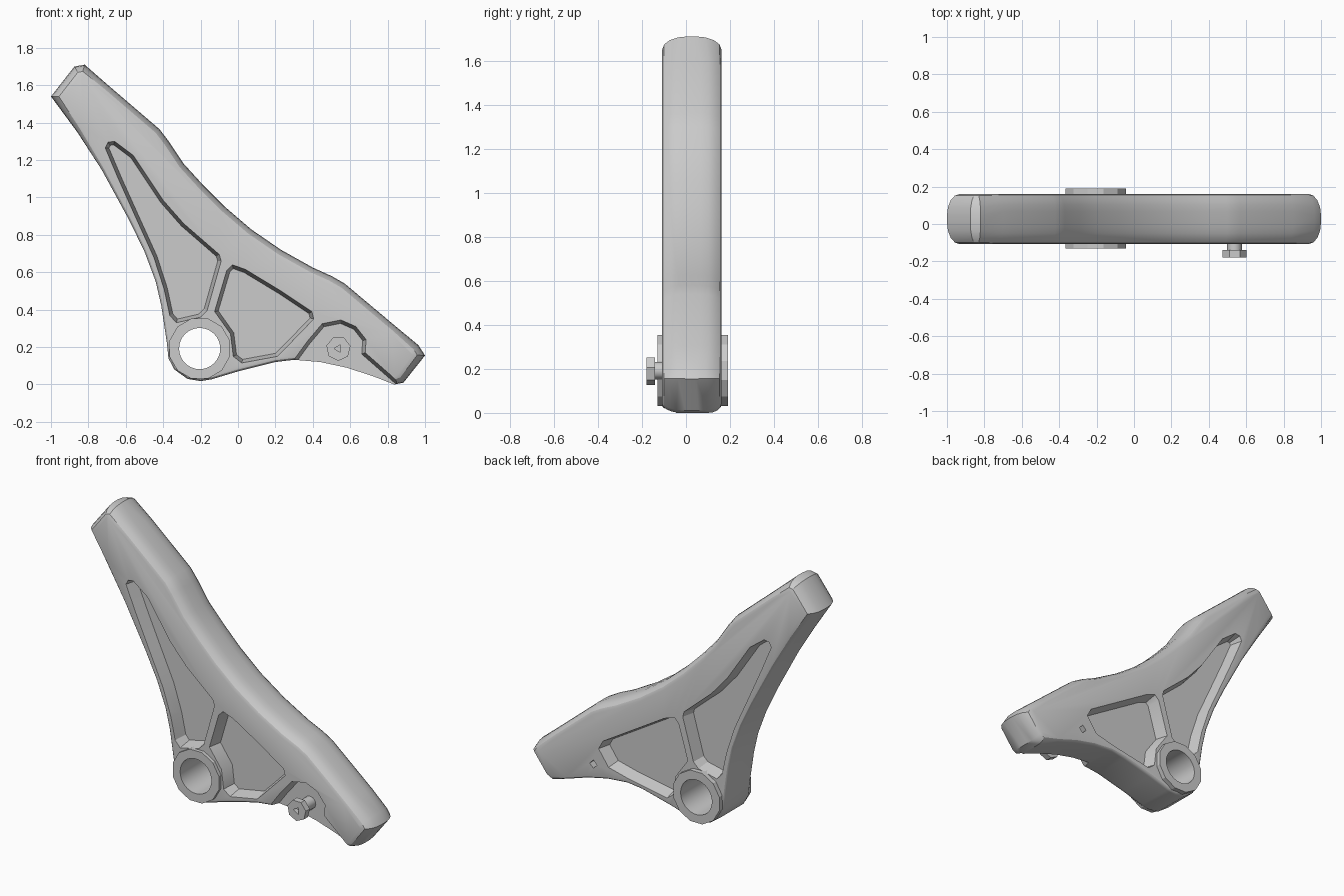
import bpy, bmesh, math
from mathutils import Vector

if "Cube" in bpy.data.objects:
    bpy.data.objects.remove(bpy.data.objects["Cube"])

FRONT, BACK = -0.108, 0.161     # faces of the main plate
BOSS = (-0.205, 0.192)          # pivot centre (x, z)
BOLT = (0.537, 0.192)


def inset(pts, amounts):
    """Move each point of a closed outline inwards by its own amount."""
    n = len(pts)
    p = [Vector(q) for q in pts]
    area = sum(p[i].x * p[(i + 1) % n].y - p[(i + 1) % n].x * p[i].y for i in range(n))
    s = 1 if area > 0 else -1
    out = []
    for i in range(n):
        a = (p[i] - p[i - 1]).normalized()
        b = (p[(i + 1) % n] - p[i]).normalized()
        na, nb = Vector((-a.y, a.x)) * s, Vector((-b.y, b.x)) * s
        out.append(p[i] + (na + nb) / (1 + na.dot(nb)) * amounts[i])
    return out


def loft(name, rings):
    """Skin a list of equal-length rings of 3D points and cap both ends."""
    bm = bmesh.new()
    vs = [[bm.verts.new(c) for c in ring] for ring in rings]
    n = len(vs[0])
    for a, b in zip(vs, vs[1:]):
        for i in range(n):
            j = (i + 1) % n
            bm.faces.new((a[i], a[j], b[j], b[i]))
    bm.faces.new(vs[0][::-1])
    bm.faces.new(vs[-1])
    bm.normal_update()
    if bm.calc_volume(signed=True) < 0:
        bmesh.ops.reverse_faces(bm, faces=bm.faces)
    me = bpy.data.meshes.new(name)
    bm.to_mesh(me)
    bm.free()
    ob = bpy.data.objects.new(name, me)
    bpy.context.collection.objects.link(ob)
    return ob


def prism(name, centre, r, sides, y0, y1, turn=0.0):
    angles = [turn + 2 * math.pi * i / sides for i in range(sides)]
    return loft(name, [[(centre[0] + r * math.cos(a), y, centre[1] + r * math.sin(a))
                        for a in angles] for y in (y0, y1)])


def pocket(pts, face, floor, outside, slope=0.018):
    """Cutter with straight mouth and sloping walls down to its floor."""
    small = inset(pts, [slope] * len(pts))
    return loft("pocket_cutter", [[(x, outside, z) for x, z in pts],
                                  [(x, face, z) for x, z in pts],
                                  [(x, floor, z) for x, z in small]])


def cut(ob, cutter):
    cutter.hide_render = True
    m = ob.modifiers.new("cut", 'BOOLEAN')
    m.operation, m.solver, m.object = 'DIFFERENCE', 'EXACT', cutter
    bpy.ops.object.select_all(action='DESELECT')
    bpy.context.view_layer.objects.active = ob
    ob.select_set(True)
    bpy.ops.object.modifier_apply(modifier=m.name)
    bpy.data.objects.remove(cutter)


def smooth(ob, angle):
    bpy.ops.object.select_all(action='DESELECT')
    bpy.context.view_layer.objects.active = ob
    ob.select_set(True)
    bpy.ops.object.shade_smooth_by_angle(angle=math.radians(angle))


# Plate outline: x, z, edge rounding
outline = [
    (-1.0, 1.54, .055), (-0.875, 1.70, .055), (-0.82, 1.71, .055), (-0.70, 1.605, .045),
    (-0.42, 1.365, .045), (-0.37, 1.30, .045), (-0.29, 1.18, .045), (-0.19, 1.07, .045),
    (-0.07, 0.95, .045), (0.07, 0.83, .045), (0.23, 0.72, .045), (0.40, 0.625, .045),
    (0.50, 0.58, .045), (0.57, 0.54, .045), (0.85, 0.305, .045), (0.965, 0.21, .055),
    (1.0, 0.155, .055), (0.885, 0.01, .05), (0.835, 0.0, .04), (0.72, 0.045, .015),
    (0.58, 0.09, .015), (0.44, 0.12, .015), (0.30, 0.132, .015), (0.20, 0.12, .015),
    (0.0, 0.07, .015), (-0.14, 0.028, .015), (-0.20, 0.018, .015), (-0.27, 0.03, .015),
    (-0.34, 0.08, .015), (-0.372, 0.14, .015), (-0.38, 0.22, .015), (-0.41, 0.42, .015),
    (-0.44, 0.55, .015), (-0.50, 0.71, .015), (-0.58, 0.875, .015), (-0.73, 1.15, .02),
    (-0.86, 1.35, .035)]
flat = [(x, z) for x, z, _ in outline]
radii = [r for _, _, r in outline]


def plate_ring(angle, face, sign):
    # the top edge and both tips are rounder across the thickness
    pts = inset(flat, [r * (1 - math.cos(angle)) for r in radii])
    return [(p.x, face + sign * (2.1 if r >= .045 else 1.5) * r * (1 - math.sin(angle)), p.y)
            for p, r in zip(pts, radii)]


steps = [math.pi / 2 * k / 4 for k in range(5)]
plate = loft("bracket_plate", [plate_ring(a, FRONT, 1) for a in reversed(steps)]
             + [plate_ring(a, BACK, -1) for a in steps])

# Long upper pocket, same on both faces
long_pocket = [(-0.71, 1.265), (-0.695, 1.295), (-0.66, 1.30), (-0.56, 1.225), (-0.49, 1.12),
               (-0.40, 0.985), (-0.29, 0.86), (-0.10, 0.695), (-0.09, 0.66), (-0.165, 0.395),
               (-0.20, 0.36), (-0.33, 0.33), (-0.365, 0.37), (-0.395, 0.51), (-0.45, 0.68),
               (-0.55, 0.90), (-0.64, 1.10)]
# Lower pocket, longer on the back where there is no bolt seat
start = [(0.02, 0.115), (-0.025, 0.15), (-0.04, 0.27), (-0.125, 0.39), (-0.06, 0.61),
         (-0.03, 0.64), (0.04, 0.615), (0.23, 0.50)]
front_pocket = start + [(0.395, 0.39), (0.405, 0.35), (0.26, 0.20), (0.21, 0.15)]
back_pocket = start + [(0.47, 0.355), (0.50, 0.30), (0.43, 0.20), (0.29, 0.165)]
for pts in (long_pocket, front_pocket):
    cut(plate, pocket(pts, FRONT, -0.025, -0.3))
for pts in (long_pocket, back_pocket):
    cut(plate, pocket(pts, BACK, 0.08, 0.35))

# Bolt seat open to the lower edge, front only
seat = [(0.29, -0.1), (0.29, 0.12), (0.37, 0.23), (0.45, 0.325), (0.55, 0.345), (0.63, 0.31),
        (0.685, 0.24), (0.68, 0.17), (0.88, -0.005), (0.88, -0.1)]
cut(plate, pocket(seat, FRONT, -0.045, -0.3, 0.018))

# Small square hole behind the bolt, and clearance for the bushing
cut(plate, prism("hole_cutter", BOLT, 0.026, 4, 0.085, 0.3))
cut(plate, prism("bore_cutter", BOSS, 0.135, 24, -0.3, 0.35))
smooth(plate, 28)

# Pivot bushing
bushing = prism("pivot_bushing", BOSS, 0.167, 12, -0.13, 0.19, math.pi / 12)
cut(bushing, prism("bore_cutter", BOSS, 0.11, 32, -0.3, 0.35))
smooth(bushing, 25)

# Bolt with a three-sided socket
head = prism("bolt_head", BOLT, 0.066, 7, -0.18, -0.14, 0.2)
cut(head, prism("socket_cutter", BOLT, 0.024, 3, -0.3, -0.15, math.pi))
shank = prism("bolt_shank", BOLT, 0.04, 12, -0.145, -0.03)
smooth(shank, 35)
